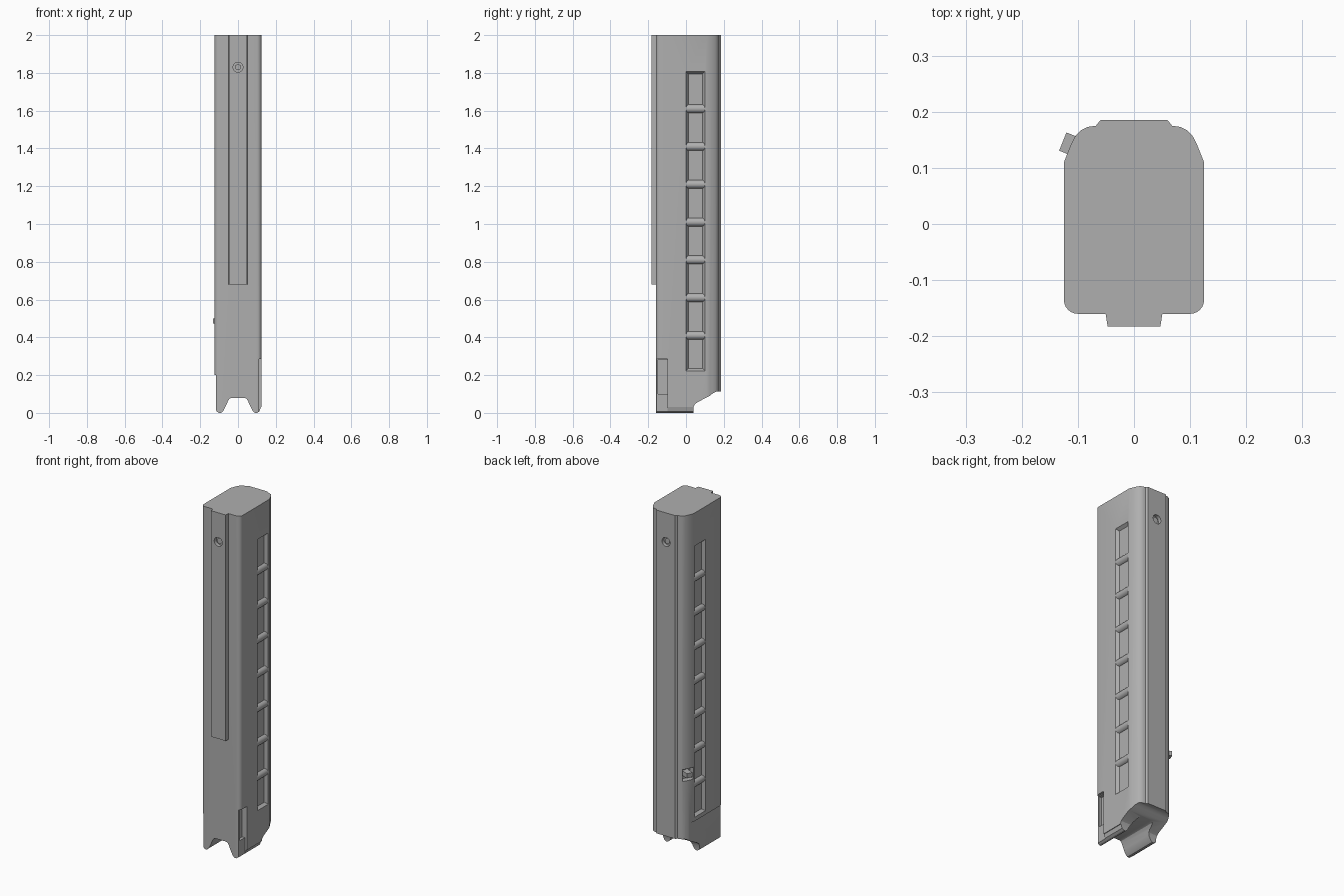
import bpy, bmesh, math
from mathutils import Matrix, Vector

cube = bpy.data.objects.get("Cube")
if cube:
    bpy.data.objects.remove(cube, do_unlink=True)

grey = bpy.data.materials.new("satin_grey")
grey.use_nodes = True
grey.diffuse_color = (0.43, 0.43, 0.43, 1)
grey.node_tree.nodes["Principled BSDF"].inputs["Base Color"].default_value = (0.43, 0.43, 0.43, 1)


def finish(name, bm):
    bmesh.ops.recalc_face_normals(bm, faces=bm.faces)
    mesh = bpy.data.meshes.new(name)
    bm.to_mesh(mesh)
    bm.free()
    mesh.materials.append(grey)
    ob = bpy.data.objects.new(name, mesh)
    bpy.context.collection.objects.link(ob)
    return ob


def prism(name, pts, axis, a, b):
    """Extrude a 2D outline along an axis from a to b."""
    place = {"x": lambda p, t: (t, p[0], p[1]),
             "y": lambda p, t: (p[0], t, p[1]),
             "z": lambda p, t: (p[0], p[1], t)}[axis]
    bm = bmesh.new()
    face = bm.faces.new([bm.verts.new(place(p, a)) for p in pts])
    res = bmesh.ops.extrude_face_region(bm, geom=[face])
    moved = [v for v in res["geom"] if isinstance(v, bmesh.types.BMVert)]
    bmesh.ops.translate(bm, verts=moved, vec=Vector(place((0, 0), b - a)))
    return finish(name, bm)


def box(name, lo, hi):
    return prism(name, [(lo[0], lo[1]), (hi[0], lo[1]), (hi[0], hi[1]), (lo[0], hi[1])], "z", lo[2], hi[2])


def rod(name, centre, radius, length, segments=24):
    """Cylinder lying along y."""
    bm = bmesh.new()
    turn = Matrix.Translation(centre) @ Matrix.Rotation(math.pi / 2, 4, "X")
    bmesh.ops.create_cone(bm, cap_ends=True, segments=segments, radius1=radius,
                          radius2=radius, depth=length, matrix=turn)
    return finish(name, bm)


def boolean(target, tool, operation="DIFFERENCE"):
    mod = target.modifiers.new("cut", "BOOLEAN")
    mod.operation, mod.solver, mod.object = operation, "EXACT", tool
    bpy.context.view_layer.objects.active = target
    bpy.ops.object.modifier_apply(modifier=mod.name)
    bpy.data.objects.remove(tool, do_unlink=True)


def smooth(ob):
    bpy.ops.object.select_all(action="DESELECT")
    ob.select_set(True)
    bpy.context.view_layer.objects.active = ob
    bpy.ops.object.shade_smooth_by_angle(angle=math.radians(28))


# Main tube: rounded front corners, sloped back corners and a raised back rail
half = [(0.1 + 0.025 * math.sin(t), -0.135 - 0.025 * math.cos(t))
        for t in [i * math.pi / 12 for i in range(7)]]
half += [(0.125, 0.11), (0.113, 0.14), (0.105, 0.156), (0.095, 0.167),
         (0.083, 0.173), (0.068, 0.175), (0.06, 0.185)]
body = prism("body", half + [(-x, y) for x, y in reversed(half)], "z", -0.05, 2)

# Front rail
boolean(body, prism("rail", [(-0.047, -0.183), (0.047, -0.183), (0.052, -0.15), (-0.052, -0.15)],
                    "z", 0.68, 2), "UNION")

# Bottom edge: two rounded feet with a channel between them
foot = [(0.2, 0.03), (0.121, 0.03), (0.114, 0.008), (0.102, 0), (0.09, 0), (0.078, 0.01),
        (0.065, 0.035), (0.052, 0.065), (0.044, 0.076), (0.034, 0.08)]
boolean(body, prism("feet_cutter", [(0.2, -0.2)] + foot + [(-x, z) for x, z in reversed(foot)] + [(-0.2, -0.2)],
                    "y", -0.3, 0.3))

# Back of the bottom swept upward
boolean(body, prism("sweep_cutter", [(0.04, -0.2), (0.04, 0.03), (0.046, 0.045), (0.06, 0.056),
                                     (0.125, 0.09), (0.14, 0.102), (0.16, 0.112), (0.3, 0.112),
                                     (0.3, -0.2)], "x", -0.3, 0.3))

# Thinner lower wall on the right side
boolean(body, box("step_cutter", (-0.3, -0.3, -0.2), (-0.116, 0.3, 0.2)))

# Latch slot in the left front corner, with a deeper window
boolean(body, box("slot_cutter", (0.112, -0.3, -0.2), (0.3, -0.097, 0.285)))
boolean(body, box("window_cutter", (0.095, -0.147, 0.1), (0.3, -0.097, 0.28)))

# Side channels with sloped walls
for side in (-1, 1):
    bm = bmesh.new()
    rings = []
    for x, grow in ((0.108, 0), (0.125, 0.012), (0.142, 0.024)):
        y0, y1, z0, z1 = 0.012 - grow, 0.088 + grow, 0.235 - grow, 1.795 + grow
        rings.append([bm.verts.new((side * x, y, z)) for y, z in
                      ((y0, z0), (y1, z0), (y1, z1), (y0, z1))])
    bm.faces.new(rings[0])
    bm.faces.new(rings[-1])
    for a, b in zip(rings, rings[1:]):
        for i in range(4):
            bm.faces.new((a[i], a[i - 1], b[i - 1], b[i]))
    boolean(body, finish("channel_cutter", bm))

# Round holes near the top of both rails
for y in (-0.183, 0.185):
    boolean(body, rod("hole_cutter", (0, y, 1.83), 0.026, 0.04))

# Square catch recess on the right back corner
catch_turn = Matrix.Translation((-0.114, 0.139, 0.485)) @ Matrix.Rotation(math.radians(-22), 4, "Z")
recess = box("recess_cutter", (-0.025, -0.033, -0.035), (0.04, 0.033, 0.035))
recess.data.transform(Matrix.Translation((-0.005, 0, 0)))
recess.data.transform(catch_turn)
boolean(body, recess)
smooth(body)

# Rungs across the side channels
for side, label in ((-1, "right"), (1, "left")):
    for i in range(7):
        smooth(rod(f"{label}_rung_{i + 1}", (side * 0.102, 0.05, 0.41 + 0.2 * i), 0.023, 0.1))

# Domed pins in the holes and a stud in the catch recess
for y, label in ((-0.163, "front"), (0.165, "back")):
    pin = rod(f"{label}_pin", (0, y, 1.83), 0.016, 0.016)
    smooth(pin)
stud = box("catch_stud", (-0.015, -0.015, -0.012), (0.045, 0.02, 0.015))
stud.data.transform(catch_turn)
